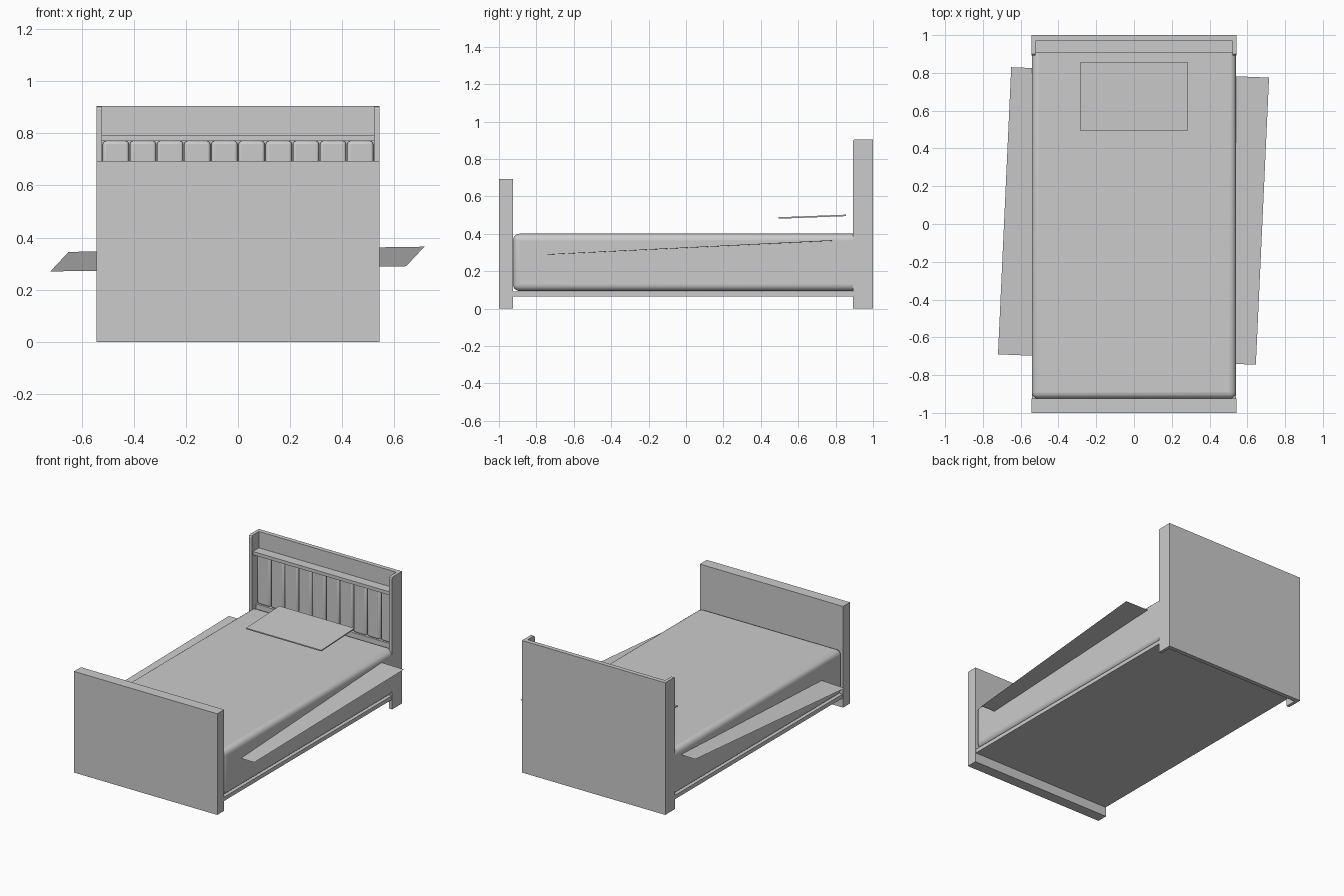
import bpy, bmesh
from math import radians

if "Cube" in bpy.data.objects:
    bpy.data.objects.remove(bpy.data.objects["Cube"])


def finish(name, bm, bevel=0, segs=3):
    mesh = bpy.data.meshes.new(name)
    bmesh.ops.recalc_face_normals(bm, faces=bm.faces)
    bm.to_mesh(mesh)
    bm.free()
    ob = bpy.data.objects.new(name, mesh)
    bpy.context.collection.objects.link(ob)
    if bevel:
        mod = ob.modifiers.new("Bevel", 'BEVEL')
        mod.width = bevel
        mod.segments = segs
        bpy.ops.object.select_all(action='DESELECT')
        ob.select_set(True)
        bpy.context.view_layer.objects.active = ob
        bpy.ops.object.shade_smooth_by_angle(angle=radians(35))
    return ob


def box(name, x, y, z, bevel=0, segs=3):
    """Box from (min, max) ranges on each axis."""
    bm = bmesh.new()
    bmesh.ops.create_cube(bm, size=1)
    for v in bm.verts:
        v.co = [r[0] if c < 0 else r[1] for c, r in zip(v.co, (x, y, z))]
    return finish(name, bm, bevel, segs)


def side_profile(name, pts, x0, x1):
    """Extrude a (y, z) outline along x."""
    bm = bmesh.new()
    face = bm.faces.new([bm.verts.new((x0, y, z)) for y, z in pts])
    ext = bmesh.ops.extrude_face_region(bm, geom=[face])
    bmesh.ops.translate(bm, vec=(x1 - x0, 0, 0),
                        verts=[g for g in ext['geom'] if isinstance(g, bmesh.types.BMVert)])
    return finish(name, bm)


W = 0.543      # half width of the bed
IN = 0.521     # half width between the headboard posts

# Footboard, base and mattress
box("footboard", (-W, W), (-1, -0.925), (0, 0.693))
box("bed_base", (-0.54, 0.54), (-0.93, 0.9), (0.065, 0.092))
box("mattress", (-0.541, 0.541), (-0.925, 0.94), (0.094, 0.4), 0.035, 5)

# Headboard: side posts with a rounded top front corner, and back panel
post = [(0.893, 0), (0.893, 0.893), (0.8965, 0.9015), (0.905, 0.905), (1, 0.905), (1, 0)]
side_profile("left_post", post, -W, -IN)
side_profile("right_post", post, IN, W)
box("headboard_panel", (-IN, IN), (0.97, 1), (0, 0.905))

# Headboard shelf, lower rail and ten padded slats
box("headboard_shelf", (-IN, IN), (0.905, 0.97), (0.77, 0.793))
box("headboard_rail", (-IN, IN), (0.94, 0.97), (0.33, 0.42))
step = 2 * IN / 10
for i in range(10):
    x = -IN + i * step
    box(f"slat_{i + 1}", (x + 0.002, x + step - 0.002), (0.945, 0.975), (0.42, 0.77), 0.012)

# Thin flat pillow hovering with a slight tilt
pillow = box("pillow", (-0.285, 0.285), (-0.18, 0.18), (-0.004, 0.004))
pillow.location = (0, 0.675, 0.491)
pillow.rotation_euler = (radians(2.2), 0, 0)

# Tilted sheet passing through the mattress
bm = bmesh.new()
bm.faces.new([bm.verts.new(p) for p in (
    (-0.72, -0.69, 0.27), (0.645, -0.745, 0.29), (0.715, 0.775, 0.365), (-0.65, 0.83, 0.345))])
finish("sheet", bm)
